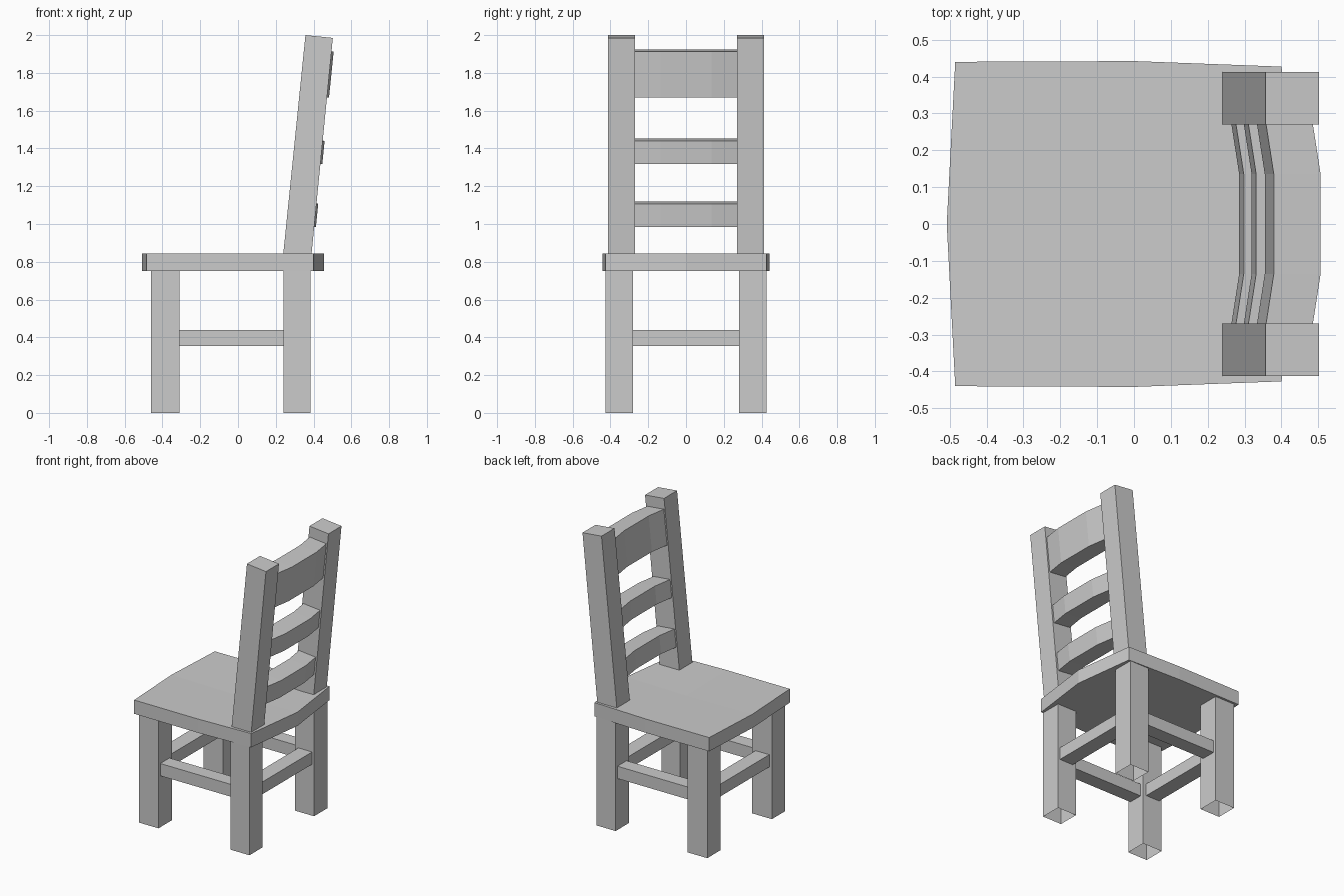
import bpy

if "Cube" in bpy.data.objects:
    bpy.data.objects.remove(bpy.data.objects["Cube"])

def mesh_object(name, verts, faces):
    mesh = bpy.data.meshes.new(name)
    mesh.from_pydata(verts, [], faces)
    mesh.validate()
    obj = bpy.data.objects.new(name, mesh)
    bpy.context.collection.objects.link(obj)
    return obj

def loft(name, rings, cap_start=True, cap_end=True):
    """Skin a list of four-point sections, each counter-clockwise seen from its end."""
    verts = [p for ring in rings for p in ring]
    faces = []
    for i in range(len(rings) - 1):
        for j in range(4):
            k = (j + 1) % 4
            faces.append((4*i + j, 4*i + k, 4*i + 4 + k, 4*i + 4 + j))
    if cap_start:
        faces.append((3, 2, 1, 0))
    if cap_end:
        n = 4 * (len(rings) - 1)
        faces.append((n, n + 1, n + 2, n + 3))
    return mesh_object(name, verts, faces)

def box(name, x0, x1, y0, y1, z0, z1, open_bottom=False):
    def ring(z):
        return [(x0, y0, z), (x1, y0, z), (x1, y1, z), (x0, y1, z)]
    return loft(name, [ring(z0), ring(z1)], cap_start=not open_bottom)

# Seat: bowed outline with a faintly dished top
outline = [(-0.485, -0.44), (0, -0.442), (0.40, -0.427), (0.455, 0),
           (0.40, 0.427), (0, 0.442), (-0.485, 0.44), (-0.508, 0)]
Z0, Z1 = 0.75, 0.845
verts = [(x, y, Z0) for x, y in outline] + [(x, y, Z1) for x, y in outline]
verts.append((0, 0, Z1 - 0.008))
faces = [tuple(range(7, -1, -1))]
faces += [(i, (i + 1) % 8, 8 + (i + 1) % 8, 8 + i) for i in range(8)]
faces += [(8, 9, 16, 15), (9, 10, 11, 16), (16, 11, 12, 13), (15, 16, 13, 14)]
mesh_object("seat", verts, faces)

# Legs (open underneath), side stretchers and leaning back posts
LEAN = 0.1013
for side, s in (("right", -1), ("left", 1)):
    y0, y1 = sorted((s * 0.28, s * 0.425))
    box(f"front_leg_{side}", -0.46, -0.31, y0, y1, 0, Z0, True)
    box(f"back_leg_{side}", 0.24, 0.385, y0, y1, 0, Z0, True)
    y0, y1 = sorted((s * 0.305, s * 0.405))
    box(f"side_stretcher_{side}", -0.31, 0.24, y0, y1, 0.355, 0.44)

    y0, y1 = sorted((s * 0.27, s * 0.412))
    rings = []
    for xa, za, xb, zb in ((0.24, Z1, 0.389, Z1 - 0.005), (0.357, 2.0, 0.502, 1.985)):
        rings.append([(xa, y0, za), (xb, y0, zb), (xb, y1, zb), (xa, y1, za)])
    loft(f"back_post_{side}", rings)

# Front and back stretchers
box("front_stretcher", -0.44, -0.335, -0.28, 0.28, 0.355, 0.44)
box("back_stretcher", 0.265, 0.37, -0.28, 0.28, 0.355, 0.44)

# Bowed slats following the lean of the posts
for name, z0, z1 in (("bottom_slat", 0.997, 1.12), ("middle_slat", 1.33, 1.453),
                     ("top_slat", 1.683, 1.925)):
    rings = []
    for y, bow in ((-0.27, 0.009), (-0.135, 0.03), (0.135, 0.03), (0.27, 0.009)):
        def point(depth, z):
            x = 0.24 + LEAN * (z - Z1) + bow + depth
            return (x, y, z - LEAN * depth)
        rings.append([point(0, z0), point(0, z1), point(0.127, z1), point(0.127, z0)])
    # sections run along +y, so reverse them to face outward
    loft(name, [[r[0], r[1], r[2], r[3]] for r in rings])
    
# Make every closed part's normals face outward
import bmesh
for obj in bpy.context.collection.objects:
    bm = bmesh.new()
    bm.from_mesh(obj.data)
    bmesh.ops.recalc_face_normals(bm, faces=bm.faces)
    bm.to_mesh(obj.data)
    bm.free()
